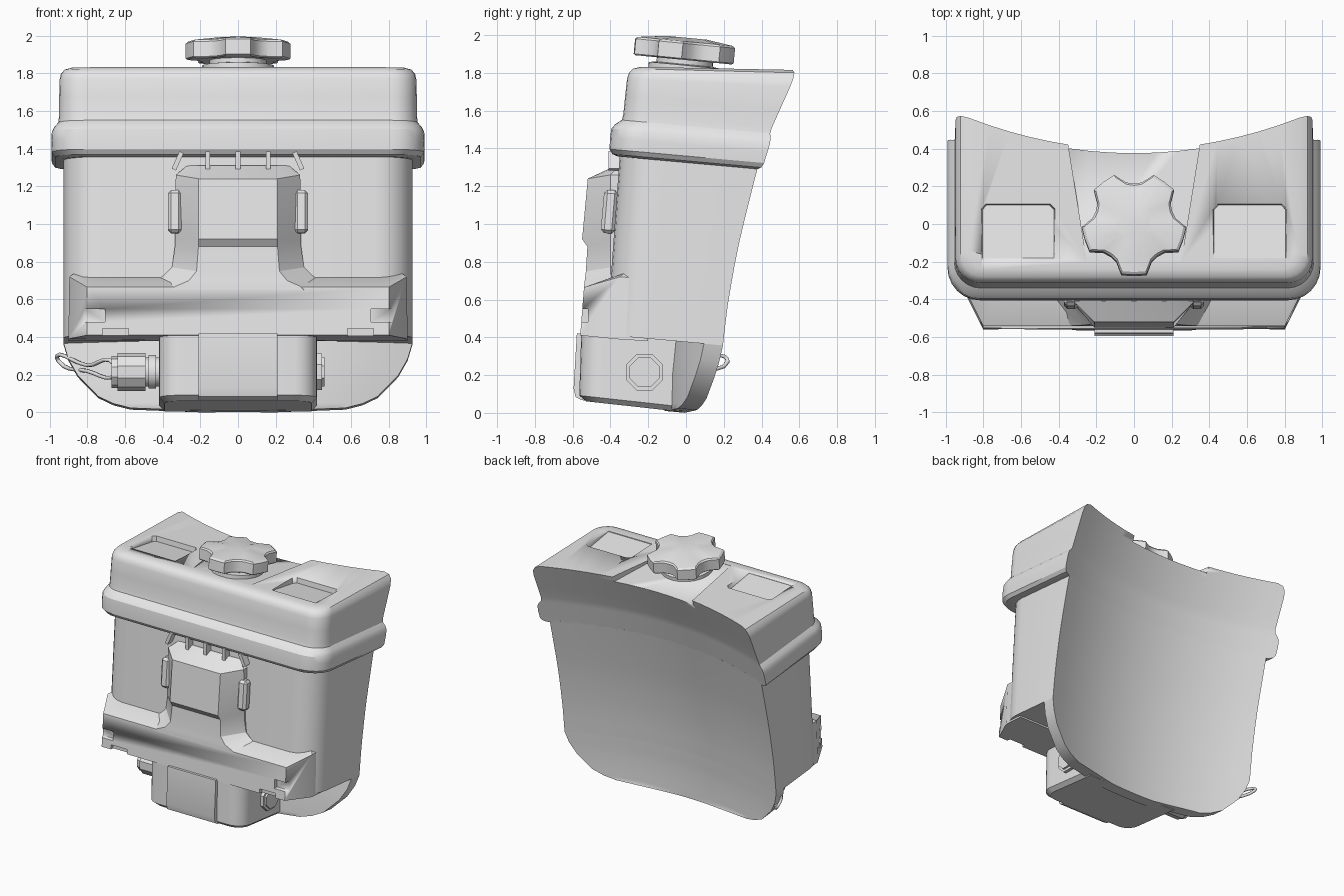
import bpy, bmesh, math
from mathutils import Vector, Matrix

if "Cube" in bpy.data.objects:
    bpy.data.objects.remove(bpy.data.objects["Cube"])

grey = bpy.data.materials.new("light_grey")
grey.diffuse_color = (0.8, 0.8, 0.8, 1)
grey.use_nodes = True
grey.node_tree.nodes["Principled BSDF"].inputs["Base Color"].default_value = grey.diffuse_color


def finish(name, bm, angle=32):
    bmesh.ops.recalc_face_normals(bm, faces=bm.faces)
    me = bpy.data.meshes.new(name)
    bm.to_mesh(me)
    bm.free()
    me.materials.append(grey)
    ob = bpy.data.objects.new(name, me)
    bpy.context.collection.objects.link(ob)
    bpy.ops.object.select_all(action='DESELECT')
    bpy.context.view_layer.objects.active = ob
    ob.select_set(True)
    bpy.ops.object.shade_smooth_by_angle(angle=math.radians(angle))
    return ob


def loft(name, rings, matrix=None, angle=32):
    """Closed solid through rings that have equal point counts."""
    bm = bmesh.new()
    vs = [[bm.verts.new(p) for p in r] for r in rings]
    n = len(vs[0])
    for a, b in zip(vs, vs[1:]):
        for i in range(n):
            j = (i + 1) % n
            bm.faces.new((a[i], a[j], b[j], b[i]))
    bm.faces.new(vs[0][::-1])
    bm.faces.new(vs[-1])
    if matrix:
        bm.transform(matrix)
    return finish(name, bm, angle)


def box(name, c, s, rot=(0, 0, 0), bevel=0):
    bm = bmesh.new()
    bmesh.ops.create_cube(bm, size=1)
    bm.transform(Matrix.Diagonal((*s, 1)))
    if bevel:
        bmesh.ops.bevel(bm, geom=bm.edges[:], offset=bevel, segments=1, affect='EDGES')
    for a, ax in zip(rot, 'XYZ'):
        bm.transform(Matrix.Rotation(a, 4, ax))
    bm.transform(Matrix.Translation(c))
    return finish(name, bm)


def tube(name, x0, x1, r, y, z, sides):
    ring = lambda x: [(x, y + r * math.cos(2 * math.pi * (i + .5) / sides),
                       z + r * math.sin(2 * math.pi * (i + .5) / sides)) for i in range(sides)]
    return loft(name, [ring(x0), ring(x1)])


def cut(ob, cutter):
    m = ob.modifiers.new("cut", 'BOOLEAN')
    m.operation = 'DIFFERENCE'
    m.solver = 'EXACT'
    m.object = cutter
    bpy.ops.object.select_all(action='DESELECT')
    bpy.context.view_layer.objects.active = ob
    ob.select_set(True)
    bpy.ops.object.modifier_apply(modifier=m.name)
    bpy.data.objects.remove(cutter)


def interp(table, z):
    for (a, u), (b, v) in zip(table, table[1:]):
        if z <= b:
            break
    return u + (v - u) * (z - a) / (b - a)


# concave back surface that follows the wearer's back
SPINE = [(0, -.015), (.2, -.01), (.4, .01), (.6, .035), (.85, .08), (1, .115),
         (1.3, .19), (1.5, .25), (1.82, .395)]


def back(x, z0, tilt):
    y = 0.1
    for _ in range(4):
        y = interp(SPINE, z0 - tilt * y) + .2 * (x / .95) ** 2
    return y


def front_corners(hw, yf, r, n=7):
    """Rounded front outline, from right to left."""
    pts = []
    for s in (1, -1):
        arc = [(s * (hw - r + r * math.cos(t)), yf + r - r * math.sin(t))
               for t in (math.pi / 2 * i / (n - 1) for i in range(n))]
        pts += arc if s == 1 else arc[::-1]
    return pts


def tank_ring(z0, hw, yf, r, tilt=.09, nb=16):
    pts = front_corners(hw, yf, r)
    for i in range(nb + 1):
        x = -hw + 2 * hw * i / nb
        pts.append((x, back(x, z0, tilt)))
    return [(x, y, z0 - tilt * y) for x, y in pts]


# main tank
steps = 9
lower = [tank_ring(.375 + .965 * i / steps, .925, -.42 + .07 * i / steps, .2)
         for i in range(steps + 1)]
loft("tank_body", lower)

# shoulder band and upper tank
upper = [tank_ring(*s) for s in (
    (1.325, .935, -.36, .18), (1.335, .97, -.39, .17), (1.36, .988, -.405, .17),
    (1.42, .99, -.402, .17), (1.47, .988, -.395, .17), (1.495, .975, -.375, .16),
    (1.52, .954, -.34, .14), (1.55, .95, -.332, .13), (1.65, .949, -.322, .13),
    (1.755, .947, -.312, .13, .05), (1.79, .94, -.302, .13, .035),
    (1.815, .92, -.28, .12, .025), (1.827, .88, -.24, .1, .02))]
top = loft("upper_tank", upper)

# sloping channel behind the cap
chan = lambda z0, z1: [(-.25, -.2, z0), (.25, -.2, z0), (.37, .55, z1), (-.37, .55, z1)]
cut(top, loft("channel_cutter", [chan(1.829, 1.762), chan(1.95, 1.95)]))
# shallow pads either side of the cap
for s in (-1, 1):
    pad = lambda k, z0, z1: [(s * (.615 + a * (.205 - k)), y, z) for a, y, z in (
        (-1, -.18, z0), (1, -.18, z0), (1, .09 - k, z1), (.88, .115 - k, z1),
        (-.88, .115 - k, z1), (-1, .09 - k, z1))]
    cut(top, loft("pad_cutter", [pad(.015, 1.825, 1.785), pad(0, 1.9, 1.9)]))

# wide front saddle
saddle_ring = lambda hf, yf, zf, hb, yb, zb: [
    (hf, yf, zf), (hb, yb, zb), (hb, -.2, zb - .01), (-hb, -.2, zb - .01),
    (-hb, yb, zb), (-hf, yf, zf)]
saddle = loft("front_saddle", [
    saddle_ring(.8, -.56, .41, .9, -.36, .39),
    saddle_ring(.8, -.54, .665, .895, -.35, .72),
    saddle_ring(.75, -.40, .715, .87, -.33, .738)])
for s in (-1, 1):
    cut(saddle, box("notch_cutter", (s * .79, -.56, .515), (.17, .08, .07)))
    cut(saddle, box("slot_cutter", (s * .65, -.56, .415), (.14, .06, .06)))

# central column flaring into the saddle
col = []
for z, hf, yf, hb, zb in ((.62, .38, -.543, .52, .62), (.67, .33, -.54, .46, .68),
                          (.70, .26, -.536, .39, .73), (.75, .22, -.53, .35, .77),
                          (.88, .21, -.522, .335, .88), (.92, .21, -.55, .335, .92),
                          (1.24, .21, -.52, .33, 1.26), (1.31, .2, -.37, .27, 1.31)):
    yb = -.40 if z < 1.3 else -.35
    col.append([(hf, yf, z), (hb, yb, zb), (hb, -.3, zb), (-hb, -.3, zb),
                (-hb, yb, zb), (-hf, yf, z)])
loft("front_column", col, angle=25)

# ribs above the column
for i in range(-2, 3):
    box("column_rib", (i * .16, -.375, 1.335), (.025, .07, .1),
        (0, math.radians(-12 * i) if abs(i) == 2 else 0, 0))

# side clips on the column
for s in (-1, 1):
    box("side_clip", (s * .335, -.405, 1.065), (.075, .075, .23),
        (math.radians(-5), 0, 0), .018)

# lower back plate with rounded outline
plate = []
for z0, hw in ((0, .2), (.02, .57), (.045, .66), (.085, .74), (.2, .85), (.29, .9), (.375, .925)):
    xs = [-hw + 2 * hw * i / 16 for i in range(17)]
    ring = [(x, back(x, z0, .09)) for x in xs]
    ring += [(x, y - .1) for x, y in ring[::-1]]
    plate.append([(x, y, max(0, z0 - .09 * y)) for x, y in ring])
loft("lower_back_plate", plate)

# pump housing with its centre strip
house = []
for z0, hw, yf, r in ((.003, .39, -.53, .1), (.03, .42, -.565, .12), (.385, .42, -.555, .12)):
    pts = front_corners(hw, yf, r) + [(-hw, -.02), (hw, -.02)]
    house.append([(x, y, z0 - .11 * y if z0 < .3 else .41) for x, y in pts])
loft("pump_housing", house)
strip = [(-.578, .42), (-.595, .13), (-.585, .085), (-.555, .068), (-.3, .04), (-.3, .42)]
loft("housing_strip", [[(x, y, z) for y, z in strip] for x in (-.21, .21)])

# valve knob on the right
tube("valve_knob", .40, .445, .105, -.22, .215, 8)
tube("valve_knob_end", .44, .46, .085, -.22, .215, 8)

# outlet fitting on the left
tube("outlet_neck", -.5, -.4, .08, -.22, .215, 12)
tube("outlet_collar", -.475, -.435, .092, -.22, .215, 12)
tube("outlet_nut", -.64, -.49, .1, -.22, .215, 10)
tube("outlet_tip", -.672, -.63, .085, -.22, .215, 10)

# wire loop hanging from the outlet
cu = bpy.data.curves.new("outlet_wire_loop", 'CURVE')
cu.dimensions = '3D'
cu.bevel_depth = .011
cu.bevel_resolution = 1
cu.resolution_u = 5
loop = [(-.65, -.22, .25), (-.8, -.03, .25), (-.96, .2, .3), (-.95, .22, .27),
        (-.8, 0, .22), (-.65, -.19, .2)]
sp = cu.splines.new('BEZIER')
sp.bezier_points.add(len(loop) - 1)
for bp, p in zip(sp.bezier_points, loop):
    bp.co = p
    bp.handle_left_type = bp.handle_right_type = 'AUTO'
sp.use_cyclic_u = True
cu.materials.append(grey)
bpy.context.collection.objects.link(bpy.data.objects.new("outlet_wire_loop", cu))

# filler neck and five-lobed cap
tilt = Matrix.Translation((0, 0, 1.92)) @ Matrix.Rotation(math.radians(-5.5), 4, 'X')
circle = lambda r, z: [(r * math.cos(i * math.pi / 14), r * math.sin(i * math.pi / 14), z)
                       for i in range(28)]
loft("filler_neck", [circle(.19, -.13), circle(.19, -.08), circle(.15, -.075),
                     circle(.15, -.03)], tilt)
star = []
for k in range(5):
    for da, r in ((-36, .212), (-25, .222), (-14, .278), (0, .274), (14, .278), (25, .222)):
        a = math.radians(270 + 72 * k + da)
        star.append((r * math.cos(a), r * math.sin(a)))
loft("filler_cap", [[(x * k, y * k, z) for x, y in star] for k, z in (
    (.96, -.052), (1, -.045), (1, .035), (.95, .046), (.4, .066))], tilt, 28)
